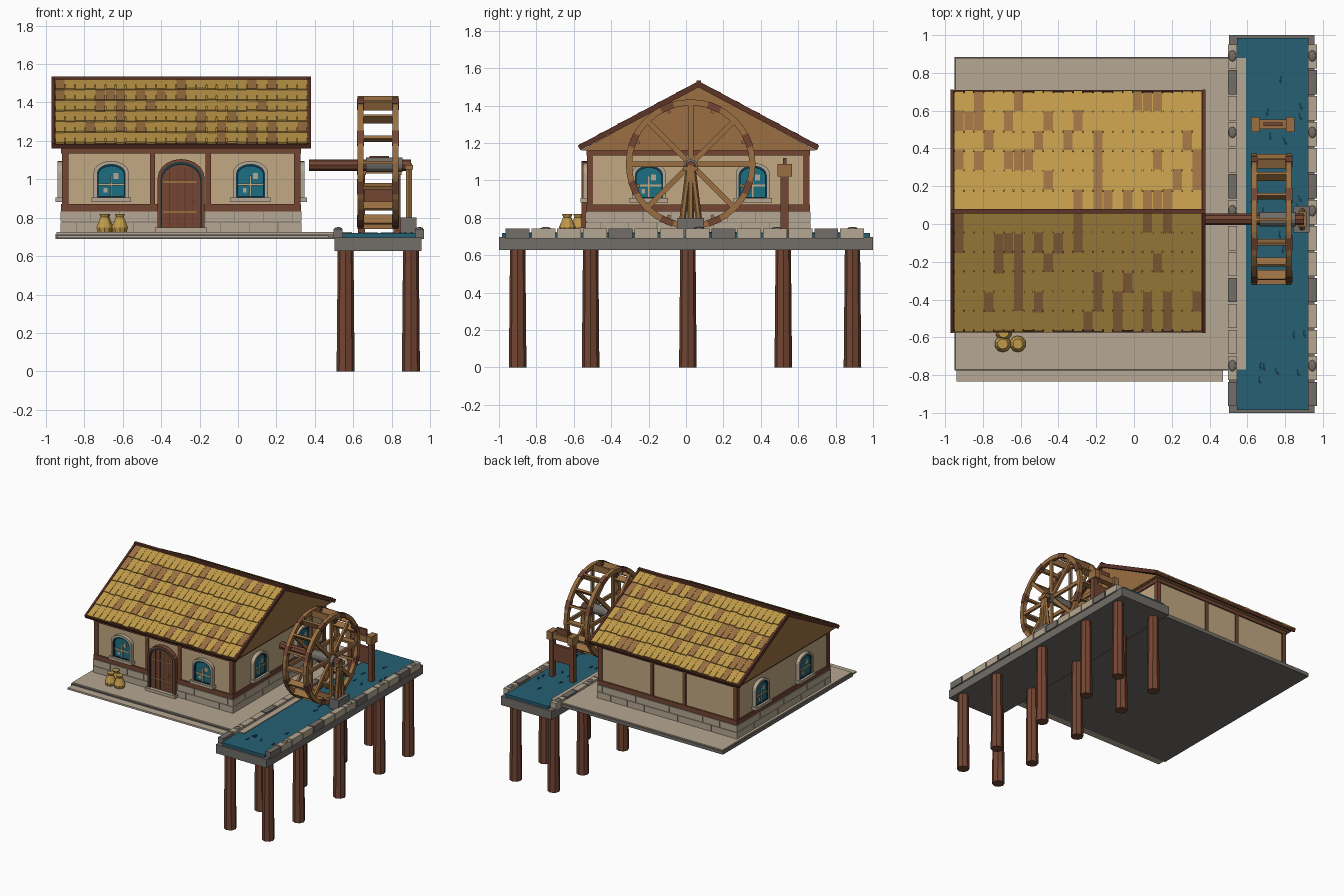
import bpy, bmesh, random
from math import pi, sin, cos, atan2, hypot
from mathutils import Matrix, Vector

random.seed(4)
cube = bpy.data.objects.get("Cube")
if cube:
    bpy.data.objects.remove(cube)


def material(name, *rgb):
    lin = [((c / 255 + 0.055) / 1.055) ** 2.4 for c in rgb] + [1]
    m = bpy.data.materials.new(name)
    m.use_nodes = True
    m.diffuse_color = lin
    m.node_tree.nodes["Principled BSDF"].inputs["Base Color"].default_value = lin
    return m


PLASTER = material("plaster", 194, 169, 130)
DARK = material("dark wood", 92, 52, 39)
WOOD = material("reddish wood", 115, 70, 51)
TAN = material("tan wood", 155, 112, 66)
GOLD = material("golden shingle", 191, 153, 73)
GREY = material("grey stone", 114, 110, 105)
PALE = material("pale stone", 182, 168, 147)
WATER = material("water", 38, 96, 116)
GLASS = material("window teal", 28, 112, 132)
DEEP = material("deep teal", 22, 58, 72)

I = Matrix.Identity(4)
T = Matrix.Translation


def R(angle, axis):
    return Matrix.Rotation(angle, 4, axis)


def finish(name, bm, *mats, M=I):
    bmesh.ops.recalc_face_normals(bm, faces=bm.faces)
    me = bpy.data.meshes.new(name)
    bm.to_mesh(me)
    bm.free()
    me.transform(M)
    for m in mats:
        me.materials.append(m)
    ob = bpy.data.objects.new(name, me)
    bpy.context.collection.objects.link(ob)


def box(bm, x0, x1, y0, y1, z0, z1, M=I, mat=0):
    mid = Vector((x0 + x1, y0 + y1, z0 + z1)) / 2
    S = Matrix.Diagonal((x1 - x0, y1 - y0, z1 - z0, 1))
    geo = bmesh.ops.create_cube(bm, size=1, matrix=M @ T(mid) @ S)
    for f in {f for v in geo["verts"] for f in v.link_faces}:
        f.material_index = mat


def boxes(name, mat, *dims, M=I):
    bm = bmesh.new()
    for d in dims:
        box(bm, *d)
    finish(name, bm, mat, M=M)


def rod(bm, a, b, r1, r2=None, seg=8):
    a, b = Vector(a), Vector(b)
    rot = (b - a).to_track_quat("Z", "Y").to_matrix().to_4x4()
    bmesh.ops.create_cone(bm, cap_ends=True, segments=seg, radius1=r1, radius2=r2 or r1,
                          depth=(b - a).length, matrix=T((a + b) / 2) @ rot)


def prism(bm, points, offset):
    face = bm.faces.new([bm.verts.new(p) for p in points])
    ext = bmesh.ops.extrude_face_region(bm, geom=[face])["geom"]
    bmesh.ops.translate(bm, vec=offset, verts=[g for g in ext if isinstance(g, bmesh.types.BMVert)])


def ring(bm, outer, inner, offset):
    # closed band between two matching loops
    off = Vector(offset)
    loops = [[bm.verts.new(Vector(p) + o) for p in pts]
             for pts, o in ((outer, off * 0), (inner, off * 0), (inner, off), (outer, off))]
    n = len(outer)
    for k in range(4):
        a, b = loops[k], loops[(k + 1) % 4]
        for i in range(n):
            j = (i + 1) % n
            bm.faces.new((a[i], a[j], b[j], b[i]))


def arch(w, z0, h, rise, y=0.01, n=10):
    pts = [(-w / 2, y, z0), (w / 2, y, z0)]
    return pts + [(w / 2 * cos(pi * i / n), y, h - rise + rise * sin(pi * i / n)) for i in range(n + 1)]


def arch_ring(name, mat, outer, inner, depth, M):
    bm = bmesh.new()
    ring(bm, arch(*outer), arch(*inner), (0, -depth, 0))
    finish(name, bm, mat, M=M)


def arch_panel(name, mat, shape, depth, M):
    bm = bmesh.new()
    prism(bm, arch(*shape), (0, -depth, 0))
    finish(name, bm, mat, M=M)


# Yard and water channel
boxes("yard_slab", GREY, (-0.95, 0.595, -0.775, 0.885, 0.69, 0.716))
boxes("yard_paving", PALE, (-0.944, 0.593, -0.769, 0.879, 0.71, 0.725))
boxes("yard_front_edge", PALE, (-0.94, 0.47, -0.835, -0.77, 0.693, 0.707))
boxes("channel_bed", GREY, (0.502, 0.955, -1, 1, 0.627, 0.698))
boxes("water", WATER, (0.545, 0.925, -0.985, 0.985, 0.69, 0.719))
bm = bmesh.new()
for i in range(22):
    M = T((random.uniform(0.62, 0.9), random.uniform(-0.95, 0.95), 0.719)) @ R(random.uniform(-0.4, 0.4), "Z")
    box(bm, -0.004, 0.004, -0.018, 0.018, 0, 0.003, M)
    box(bm, 0.004, 0.011, -0.024, -0.006, 0, 0.003, M)
finish("ripples", bm, DEEP)

# Rim stones, flat studs and stilts
bm = bmesh.new()
studs = bmesh.new()
for x in (0.521, 0.944):
    for i in range(14):
        y = -0.9 + i * 0.1375
        box(bm, x - 0.024, x + 0.024, y - 0.064, y + 0.064, 0.69, 0.742, mat=0 if i % 4 == 0 else 1)
    for y in (0.89, 0.485, 0.07, -0.75):
        bmesh.ops.create_icosphere(studs, subdivisions=2, radius=1,
                                   matrix=T((x, y, 0.742)) @ Matrix.Diagonal((0.021, 0.03, 0.009, 1)))
finish("rim_stones", bm, GREY, PALE)
finish("rim_studs", studs, GREY)
bm = bmesh.new()
for x in (0.56, 0.9):
    for y in (-0.9, -0.51, 0.01, 0.52, 0.89):
        rod(bm, (x, y, 0), (x, y, 0.63), 0.047, 0.041)
finish("stilts", bm, WOOD)

# House walls and timber frame
X0, X1, Y0, Y1 = -0.917, 0.325, -0.53, 0.66
CX, CY = (X0 + X1) / 2, 0.067
boxes("walls", PLASTER, (X0 + 0.008, X1 - 0.008, Y0 + 0.008, Y1 - 0.008, 0.72, 1.17))
posts = [(x, x + 0.034, y, y + 0.034, 0.835, 1.16) for x in (X0, X1 - 0.034) for y in (Y0, Y1 - 0.034)]
posts += [(x - 0.014, x + 0.014, y, y + 0.02, 0.835, 1.16) for x in (-0.445, -0.155) for y in (Y0, Y1 - 0.02)]
boxes("timber_frame", WOOD, *posts, *[(X0 - 0.003, X1 + 0.003, Y0 - 0.003, Y1 + 0.003, a, b)
                                      for a, b in ((0.833, 0.87), (1.133, 1.162))])

# Brick footing
boxes("footing_core", GREY, (X0, X1, Y0, Y1, 0.72, 0.833))
bm = bmesh.new()
for row in range(2):
    z = 0.724 + row * 0.055
    for a, b, vertical in ((X0, X1, False), (Y0, Y1, True)):
        cuts = [a - 0.006] + [a + 0.15 * (k + 0.5 + row / 2) for k in range(int((b - a) / 0.15))] + [b + 0.006]
        for p, q in zip(cuts, cuts[1:]):
            for wall in ((X0, X1) if vertical else (Y0, Y1)):
                side = (wall - 0.006, wall + 0.006)
                span = (p + 0.0015, q - 0.0015)
                box(bm, *(side + span if vertical else span + side), z, z + 0.052)
finish("footing_bricks", bm, PALE)


# Arched windows
def window(M):
    arch_ring("window_surround", PALE, (0.182, 0.89, 1.095, 0.06), (0.15, 0.905, 1.08, 0.052), 0.032, M)
    boxes("window_sill", PALE, (-0.103, 0.103, -0.034, 0.01, 0.882, 0.905), M=M)
    arch_ring("window_casing", DEEP, (0.152, 0.9, 1.081, 0.053), (0.132, 0.912, 1.068, 0.046), 0.026, M)
    arch_panel("window_glass", GLASS, (0.15, 0.9, 1.08, 0.052), 0.016, M)
    boxes("window_bars", PLASTER, (-0.004, 0.004, -0.014, 0, 0.91, 1.02),
          (-0.066, 0.066, -0.014, 0, 0.967, 0.977), M=M)
    boxes("window_glints", PALE, (0.012, 0.038, -0.01, 0, 1.0, 1.032),
          (-0.04, -0.02, -0.01, 0, 0.93, 0.955), M=M)


for x in (-0.66, 0.065):
    window(T((x, Y0, 0)))
for y in (CY - 0.265, CY + 0.29):
    window(T((X1, y, 0)) @ R(pi / 2, "Z"))
    window(T((X0, y, 0)) @ R(-pi / 2, "Z"))

# Door
M = T((CX, Y0, 0))
arch_ring("door_frame", WOOD, (0.245, 0.74, 1.105, 0.1), (0.217, 0.741, 1.09, 0.09), 0.04, M)
arch_ring("door_casing", DEEP, (0.219, 0.74, 1.091, 0.091), (0.2, 0.741, 1.076, 0.082), 0.034, M)
arch_panel("door_leaf", WOOD, (0.215, 0.74, 1.085, 0.088), 0.025, M)
boxes("door_grooves", DARK, *[(x - 0.002, x + 0.002, -0.017, 0, 0.745, 1.06) for x in (-0.06, -0.02, 0.02, 0.06)], M=M)
boxes("door_straps", GOLD, *[(-0.092, 0.08, -0.019, 0, z, z + 0.005) for z in (0.828, 0.982)],
      (0.06, 0.07, -0.03, 0, 0.883, 0.893), M=M)
boxes("door_step", PALE, (-0.135, 0.135, -0.045, 0, 0.72, 0.748), M=M)

# Roof: gable core, decks, shingles, verges
RX, RZ, HALF, DROP = 0.667, 1.514, 0.633, 0.338
bm = bmesh.new()
prism(bm, [(CX - 0.65, CY - 0.628, 1.16), (CX - 0.65, CY + 0.628, 1.16), (CX - 0.65, CY, 1.504)], (1.3, 0, 0))
finish("gable", bm, TAN)
slope, length = atan2(DROP, HALF), hypot(DROP, HALF)
deck, shingles = bmesh.new(), bmesh.new()
ROWS, COLS = 6, 25
pitch, w = (length - 0.01) / ROWS, (2 * RX - 0.02) / COLS
for turn in (0, pi):
    M = T((CX, CY, RZ)) @ R(turn, "Z") @ R(-slope, "X")
    box(deck, -RX, RX, 0, length, -0.012, 0, M)
    box(deck, -RX, RX, length - 0.004, length + 0.006, -0.014, 0.008, M)
    for s in (-1, 1):
        box(deck, s * RX - 0.008, s * RX + 0.008, 0, length + 0.006, -0.014, 0.015, M)
    for r in range(ROWS):
        course = M @ T((-RX + 0.01, r * pitch, 0.003)) @ R(0.06, "X")
        # solid backing keeps the gaps between shingles shallow
        box(shingles, 0, COLS * w, 0, pitch * 0.6, -0.004, 0.0055, course)
        box(shingles, 0, COLS * w, 0, pitch * 0.97, -0.004, 0.002, course)
        for c in range(COLS):
            box(shingles, c * w + 0.002, (c + 1) * w - 0.002, 0, pitch + random.uniform(0, 0.01), -0.004, 0.007,
                course, 1 if random.random() < 0.18 else 0)
box(deck, CX - RX - 0.008, CX + RX + 0.008, CY - 0.012, CY + 0.012, RZ - 0.01, 1.535)
finish("roof_deck", deck, DARK)
finish("roof_shingles", shingles, GOLD, TAN)

# Water wheel
WY, WZ, RO = 0.025, 1.087, 0.35


def circle(r, x, n=32):
    return [(x, WY + r * cos(2 * pi * i / n), WZ + r * sin(2 * pi * i / n)) for i in range(n)]


bm = bmesh.new()
for x in (0.622, 0.805):
    ring(bm, circle(RO - 0.003, x), circle(RO - 0.036, x), (0.03, 0, 0))
    for k in range(8):
        M = T((0, WY, WZ)) @ R(k * pi / 4, "X")
        box(bm, x + 0.006, x + 0.024, -0.014, 0.014, 0.03, RO - 0.03, M)
        box(bm, x - 0.003, x + 0.033, -0.036, 0.036, RO - 0.039, RO - 0.003, M @ R(pi / 8, "X"), 1)
for k in range(16):
    box(bm, 0.63, 0.826, -0.008, 0.008, RO - 0.055, RO - 0.005, T((0, WY, WZ)) @ R(k * pi / 8, "X"))
finish("wheel", bm, TAN, WOOD)
bm = bmesh.new()
rod(bm, (0.37, WY, 1.074), (0.9, WY, 1.074), 0.03)
finish("axle", bm, WOOD)
bm = bmesh.new()
rod(bm, (0.665, WY, 1.076), (0.855, WY, 1.076), 0.038, seg=12)
finish("hub", bm, GREY)

# Axle support
boxes("support_block", GREY, (0.845, 0.93, -0.045, 0.095, 0.7, 0.8))
bm = bmesh.new()
for s in (-1, 0, 1):
    rod(bm, (0.89, WY + s * 0.045, 0.78), (0.89, WY + s * 0.008, 1.08), 0.017, seg=6)
box(bm, 0.868, 0.912, WY - 0.04, WY + 0.04, 1.05, 1.075)
finish("support_legs", bm, TAN)

# Sluice gate
boxes("gate_board", WOOD, (0.64, 0.83, 0.515, 0.54, 0.85, 0.98),
      *[(x - 0.018, x + 0.018, 0.505, 0.547, 0.7, 1.04) for x in (0.643, 0.827)])
boxes("gate_beam", TAN, (0.64, 0.83, 0.503, 0.552, 1.03, 1.075),
      *[(x - 0.023, x + 0.023, 0.488, 0.566, 1.022, 1.088) for x in (0.643, 0.827)])
boxes("gate_handle", WOOD, (0.685, 0.785, 0.518, 0.537, 1.07, 1.12))

# Grain sacks
bm = bmesh.new()
for x, y in ((-0.695, -0.635), (-0.615, -0.635), (-0.69, -0.575)):
    rod(bm, (x, y, 0.725), (x, y, 0.75), 0.038, 0.044, 10)
    rod(bm, (x, y, 0.75), (x, y, 0.803), 0.044, 0.022, 10)
    rod(bm, (x, y, 0.8), (x, y, 0.82), 0.02, 0.028, 10)
finish("sacks", bm, GOLD)
